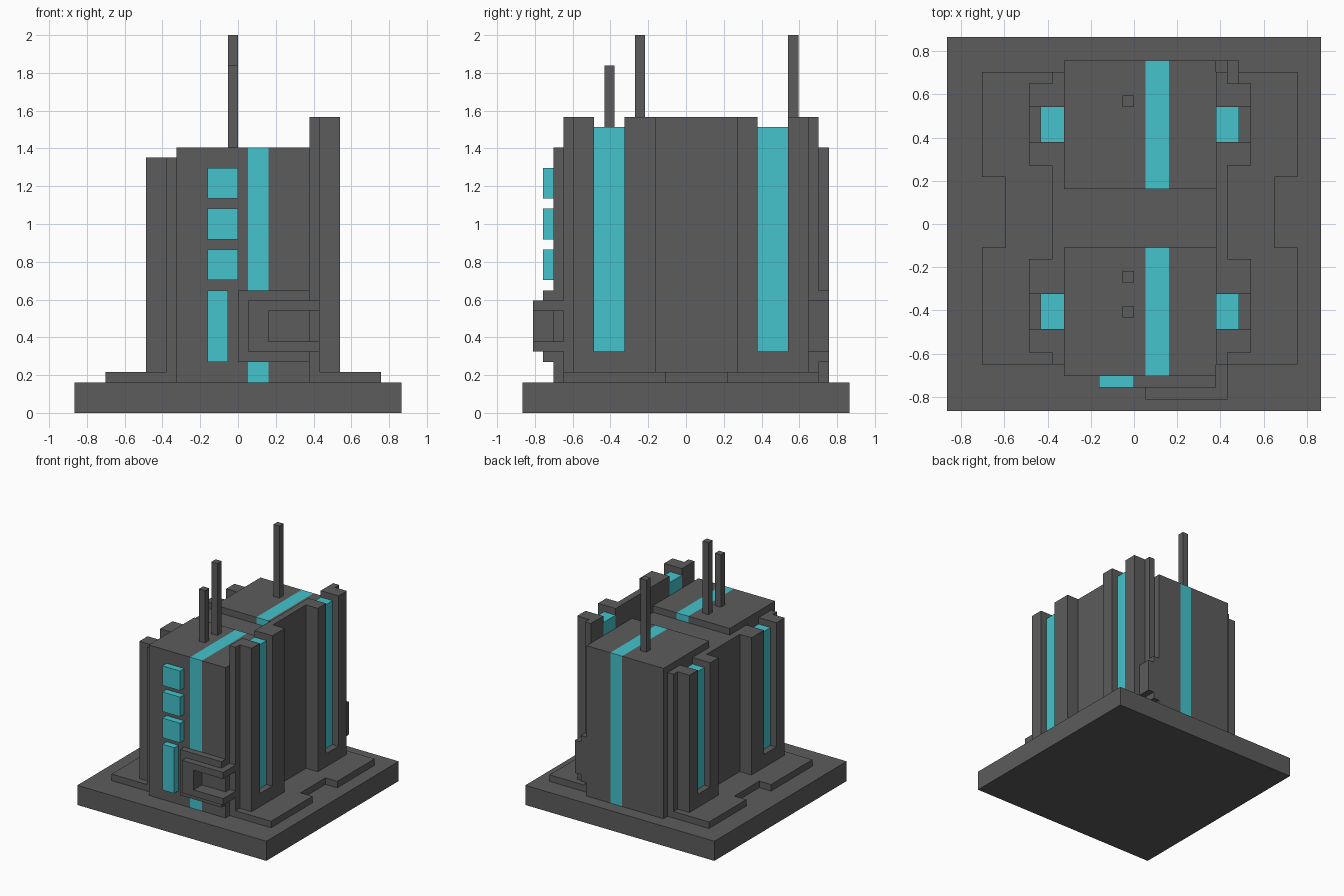
import bpy, bmesh
from mathutils import Vector

if "Cube" in bpy.data.objects:
    bpy.data.objects.remove(bpy.data.objects["Cube"])

U = 2 / 37  # block grid unit


def material(name, rgb):
    m = bpy.data.materials.new(name)
    m.diffuse_color = (*rgb, 1)
    m.use_nodes = True
    m.node_tree.nodes["Principled BSDF"].inputs["Base Color"].default_value = m.diffuse_color
    return m


GRAY = material("dark_gray", (0.107, 0.107, 0.107))
CYAN = material("bright_cyan", (0.058, 0.55, 0.61))


def finish(name, bm, *mats):
    bmesh.ops.recalc_face_normals(bm, faces=bm.faces[:])
    me = bpy.data.meshes.new(name)
    bm.to_mesh(me)
    bm.free()
    for m in mats:
        me.materials.append(m)
    ob = bpy.data.objects.new(name, me)
    bpy.context.collection.objects.link(ob)
    return ob


def prism(name, outline, lo, hi, mat=GRAY, axis="z"):
    """Extrude an outline along z (x,y points) or along y (x,z points)."""
    def put(a, b, t):
        return Vector((a, b, t) if axis == "z" else (a, t, b)) * U
    bm = bmesh.new()
    face = bm.faces.new([bm.verts.new(put(a, b, lo)) for a, b in outline])
    new = bmesh.ops.extrude_face_region(bm, geom=[face])["geom"]
    verts = [v for v in new if isinstance(v, bmesh.types.BMVert)]
    bmesh.ops.translate(bm, verts=verts, vec=put(0, 0, hi - lo))
    return finish(name, bm, mat)


def box(name, x, y, z, mat=GRAY):
    x, y = sorted(x), sorted(y)
    pts = [(x[0], y[0]), (x[1], y[0]), (x[1], y[1]), (x[0], y[1])]
    return prism(name, pts, z[0], z[1], mat)


# Base and stepped plinth with side notches
box("base", (-16, 16), (-16, 16), (0, 3))
prism("plinth", [(-13, -12), (14, -12), (14, -2), (12, -2), (12, 4), (14, 4), (14, 13),
                 (-13, 13), (-13, 4), (-11, 4), (-11, -2), (-13, -2)], 3, 4)

# Two towers, each wrapped by a cyan stripe
for name, y0, y1 in (("front_tower", -13, -2), ("back_tower", 3, 14)):
    ob = box(name, (-6, 7), (y0, y1), (3, 26))
    ob.data.materials.append(CYAN)
    bm = bmesh.new()
    bm.from_mesh(ob.data)
    for cut in (1, 3):
        bmesh.ops.bisect_plane(bm, geom=bm.verts[:] + bm.edges[:] + bm.faces[:],
                               plane_co=(cut * U, 0, 0), plane_no=(1, 0, 0))
    for f in bm.faces:
        f.material_index = int(U < f.calc_center_median().x < 3 * U)
    bm.to_mesh(ob.data)
    bm.free()

# Side walls with pillars, slots and cyan light columns; the left one includes the middle bridge
for side, s, top in (("left", -1, 25), ("right", 1, 29)):
    def X(d):
        return 0.5 + s * d
    pts = [(X(6.5), -12), (X(7.5), -12), (X(7.5), -11), (X(9.5), -11), (X(9.5), -3), (X(7.5), -3),
           (X(7.5), 5), (X(9.5), 5), (X(9.5), 12), (X(7.5), 12), (X(7.5), 13), (X(6.5), 13)]
    if s < 0:
        pts += [(-6, 3), (7, 3), (7, -2), (-6, -2)]
    wall = prism(side + "_wall", pts, 4, top)
    for place, y0, y1 in (("front", -9, -6), ("back", 7, 10)):
        cutter = box(f"{side}_{place}_slot_cutter", (X(6), X(11)), (y0, y1), (6, 32))
        cutter.hide_render = True
        cutter.hide_viewport = True
        mod = wall.modifiers.new(place + "_slot", "BOOLEAN")
        mod.operation = "DIFFERENCE"
        mod.solver = "EXACT"
        mod.object = cutter
        box(f"{side}_{place}_light_column", (X(6.5), X(8.5)), (y0, y1), (6, top - 1), CYAN)

# Cyan windows and door on the front
for i, z in enumerate((13, 17, 21)):
    box(f"window_{i + 1}", (-3, 0), (-14, -13), (z, z + 3), CYAN)
box("door", (-3, -1), (-14, -13), (5, 12), CYAN)

# C-shaped brackets around the front right corner
prism("bracket_plate", [(0, 5), (7, 5), (7, 7), (3, 7), (3, 10), (7, 10), (7, 12), (0, 12)],
      -14, -13, axis="y")
prism("bracket_front", [(1, 6), (8, 6), (8, 7), (3, 7), (3, 10), (8, 10), (8, 11), (1, 11)],
      -15, -14, axis="y")
for name, z in (("lower", 6), ("upper", 10)):
    box(f"bracket_{name}_return", (7, 8), (-14, -12), (z, z + 1))

# Small bracket on the back right corner
box("back_bracket_plate", (7, 8), (13, 14), (5, 12))
box("back_bracket_cap", (8, 9), (12, 14), (6, 11))

# Roof antennas
for i, (y, top) in enumerate(((-8, 34), (-5, 37), (10, 37))):
    box(f"antenna_{i + 1}", (-1, 0), (y, y + 1), (26, top))
